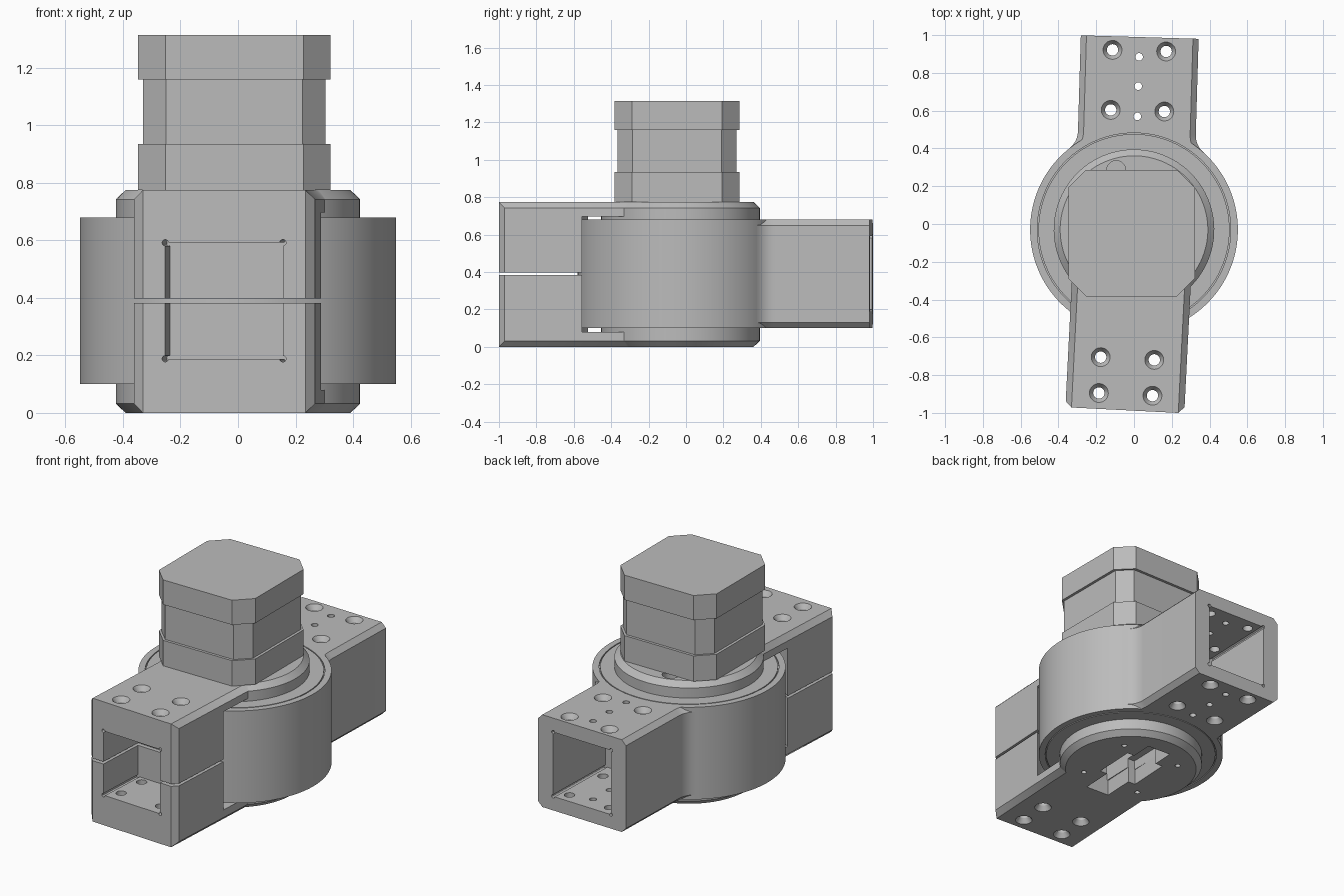
import bpy, bmesh, math
from mathutils import Matrix, Vector

if "Cube" in bpy.data.objects:
    bpy.data.objects.remove(bpy.data.objects["Cube"], do_unlink=True)

grey = bpy.data.materials.new("machined grey")
grey.use_nodes = True
grey.diffuse_color = (0.5, 0.5, 0.5, 1)
grey.node_tree.nodes["Principled BSDF"].inputs["Base Color"].default_value = (0.5, 0.5, 0.5, 1)

AXIS_Y = -0.03      # hinge axis position
LOW, HIGH = 0.10, 0.68      # drum faces
TOP = 0.775         # top of the fork


def finish(name, bm):
    bmesh.ops.recalc_face_normals(bm, faces=bm.faces)
    mesh = bpy.data.meshes.new(name)
    bm.to_mesh(mesh)
    bm.free()
    ob = bpy.data.objects.new(name, mesh)
    bpy.context.collection.objects.link(ob)
    mesh.materials.append(grey)
    return ob


def lathe(name, profile, at=(0, 0), segs=96, closed=False):
    """Revolve (radius, height) points round a vertical axis."""
    bm = bmesh.new()
    rings = [[bm.verts.new((at[0] + r * math.cos(math.tau * i / segs),
                            at[1] + r * math.sin(math.tau * i / segs), z))
              for i in range(segs)] for r, z in profile]
    pairs = list(zip(rings, rings[1:]))
    if closed:
        pairs.append((rings[-1], rings[0]))
    else:
        bm.faces.new(rings[0])
        bm.faces.new(rings[-1])
    for a, b in pairs:
        for i in range(segs):
            j = (i + 1) % segs
            bm.faces.new((a[i], a[j], b[j], b[i]))
    return finish(name, bm)


def prism(name, outline, z0, z1, chamfer=0, rule=None):
    """Extrude a plan outline and chamfer the edges picked by rule."""
    bm = bmesh.new()
    base = bm.faces.new([bm.verts.new((x, y, z0)) for x, y in outline])
    up = bmesh.ops.extrude_face_region(bm, geom=[base])["geom"]
    bmesh.ops.translate(bm, vec=(0, 0, z1 - z0),
                        verts=[v for v in up if isinstance(v, bmesh.types.BMVert)])
    bmesh.ops.recalc_face_normals(bm, faces=bm.faces)
    if rule:
        edges = [e for e in bm.edges if rule(e.verts[0].co, e.verts[1].co)]
        bmesh.ops.bevel(bm, geom=edges, offset=chamfer, segments=1,
                        affect='EDGES', profile=0.5)
    return finish(name, bm)


def box(name, x0, x1, y0, y1, z0, z1, **kw):
    return prism(name, [(x0, y0), (x1, y0), (x1, y1), (x0, y1)], z0, z1, **kw)


def combine(ob, op, others):
    for other in others:
        mod = ob.modifiers.new("combine", 'BOOLEAN')
        mod.operation, mod.object, mod.solver = op, other, 'EXACT'
        bpy.context.view_layer.update()
        graph = bpy.context.evaluated_depsgraph_get()
        mesh = bpy.data.meshes.new_from_object(ob.evaluated_get(graph))
        ob.modifiers.clear()
        ob.data = mesh
        bpy.data.objects.remove(other, do_unlink=True)


def place(ob, degrees=0, at=(0, AXIS_Y, 0)):
    ob.data.transform(Matrix.Translation(Vector(at)) @ Matrix.Rotation(math.radians(degrees), 4, 'Z'))
    bpy.ops.object.select_all(action='DESELECT')
    ob.select_set(True)
    bpy.context.view_layer.objects.active = ob
    bpy.ops.object.shade_smooth_by_angle(angle=math.radians(30))


def screw_holes(ys, z0, z1):
    """Through holes countersunk on both outer faces."""
    e = 0.03
    prof = [(0.05, z0 - e), (0.05, z0), (0.03, z0 + e),
            (0.03, z1 - e), (0.05, z1), (0.05, z1 + e)]
    return [lathe("cutter", prof, (s * 0.142, y), 32) for y in ys for s in (-1, 1)]


def plain_hole(x, y, r, z0, z1):
    return lathe("cutter", [(r, z0), (r, z1)], (x, y), 24)


def tube_cut(y0, y1):
    """Rectangular bore with small corner reliefs."""
    w, z0, z1 = 0.205, 0.188, 0.592
    cuts = [box("cutter", -w, w, y0, y1, z0, z1)]
    for x in (-w, w):
        for z in (z0, z1):
            bm = bmesh.new()
            bmesh.ops.create_cone(bm, cap_ends=True, segments=12, radius1=0.011,
                                  radius2=0.011, depth=y1 - y0,
                                  matrix=Matrix.Translation((x, (y0 + y1) / 2, z))
                                  @ Matrix.Rotation(math.pi / 2, 4, 'X'))
            cuts.append(finish("cutter", bm))
    return cuts


def bottom_slot():
    """Stepped pocket and motor screw holes on the underside."""
    cuts = [box("cutter", -0.08, 0.08, -0.33, 0.28, -0.05, 0.2),
            box("cutter", -0.13, 0.13, -0.13, 0.14, -0.05, 0.16)]
    return cuts + [plain_hole(x, y, 0.016, -0.05, 0.2)
                   for x in (-0.2, 0.2) for y in (-0.2, 0.2)]


# Drum with the rear arm, blended by fillets
half, blend, radius = 0.312, 0.12, 0.55
cx = half + blend
cy = math.sqrt((radius + blend) ** 2 - cx ** 2)
stop = math.pi + math.atan2(cy, cx)
side = [(half, 1.02)]
for i in range(9):
    a = math.pi + (stop - math.pi) * i / 8
    side.append((cx + blend * math.cos(a), cy + blend * math.sin(a)))
side.append((0.28, 0.2))
arm = prism("rear_arm", side + [(-x, y) for x, y in reversed(side)], LOW, HIGH, 0.03,
            lambda a, b: a.z == b.z and a.x * b.x > 0 and min(a.y, b.y) > 0.3)
drum = lathe("drum_and_rear_arm", [(radius, LOW), (radius, HIGH)], segs=128)
combine(drum, 'UNION', [arm])
grooves = [lathe("cutter", [(0.506, z - 0.01), (0.512, z - 0.01), (0.512, z + 0.01),
                            (0.506, z + 0.01)], closed=True) for z in (LOW, HIGH)]
combine(drum, 'DIFFERENCE', tube_cut(0.52, 1.1) + screw_holes((0.63, 0.948), LOW, HIGH)
        + [plain_hole(0, y, 0.02, 0, 1) for y in (0.60, 0.76, 0.915)]
        + bottom_slot() + grooves)
place(drum, -1.7)

# Front fork: lower and upper halves with round flanges
FR = 0.425


def fork_edge(a, b):
    outer = [v.z < 0.01 or v.z > TOP - 0.01 for v in (a, b)]
    along = a.z == b.z and a.x == b.x and all(outer)
    upright = a.x == b.x and a.y == b.y and a.y < -0.5
    return along or upright


for name, z0, z1 in (("lower_fork", 0, 0.383), ("upper_fork", 0.398, TOP)):
    fork = box(name, -0.315, 0.315, -0.957, 0, z0, z1, chamfer=0.032, rule=fork_edge)
    combine(fork, 'DIFFERENCE', [lathe("cutter", [(0.6, 0.08), (0.6, 0.697)], segs=128)])
    if z0 == 0:
        prof = [(FR - 0.034, 0), (FR, 0.032), (FR, LOW + 0.002)]
    else:
        prof = [(FR, HIGH - 0.002), (FR, TOP - 0.032), (FR - 0.034, TOP)]
    combine(fork, 'UNION', [lathe("flange", prof)])
    cuts = tube_cut(-1.1, -0.635) + screw_holes((-0.683, -0.873), 0, TOP)
    if z0 == 0:
        cuts += bottom_slot()
    else:
        cuts.append(plain_hole(-0.11, 0.31, 0.05, 0.72, 0.8))
    combine(fork, 'DIFFERENCE', cuts)
    place(fork, -2.9)

# Motor: three stacked blocks with cut corners
for name, h, c, z0, z1 in (("motor_base", 0.335, 0.095, TOP, 0.935),
                           ("motor_body", 0.318, 0.08, 0.935, 1.16),
                           ("motor_cap", 0.335, 0.095, 1.16, 1.315)):
    k = h - c
    outline = [(-k, -h), (k, -h), (h, -k), (h, k), (k, h), (-k, h), (-h, k), (-h, -k)]
    place(prism(name, outline, z0, z1), 0, (-0.013, -0.048, 0))
